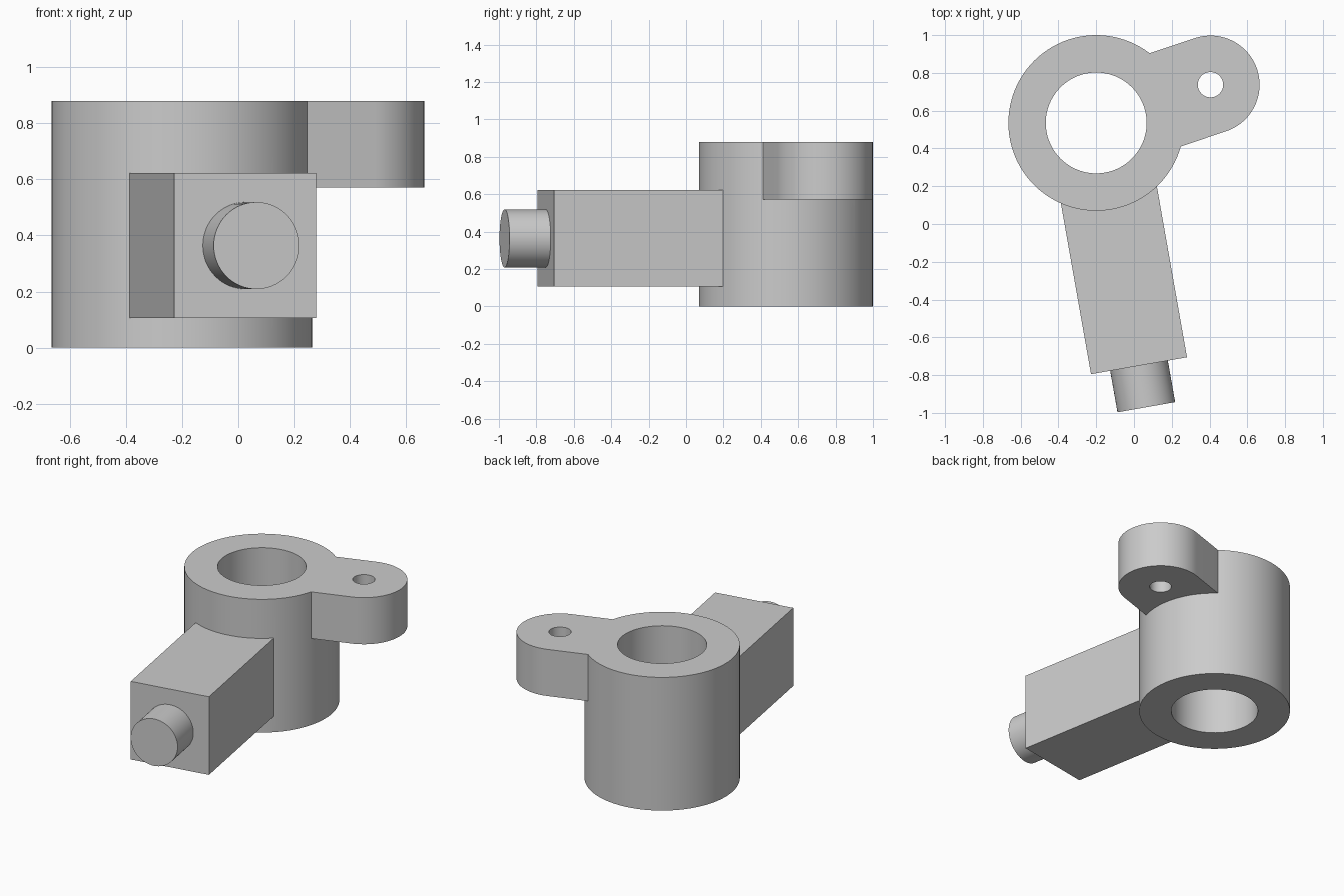
import bpy
import math
from mathutils import Matrix, Vector

cube = bpy.data.objects.get("Cube")
if cube:
    bpy.data.objects.remove(cube, do_unlink=True)

GREY = (0.6, 0.6, 0.6, 1.0)
steel = bpy.data.materials.new("plain grey")
steel.use_nodes = True
steel.diffuse_color = GREY
steel.node_tree.nodes["Principled BSDF"].inputs["Base Color"].default_value = GREY

# Shared layout
HUB = Vector((-0.2, 0.535, 0))
HEIGHT = 0.88
LUG_ANGLE = math.radians(18.5)
LUG_REACH, LUG_R, LUG_BASE = 0.638, 0.26, 0.572
ARM_ANGLE = math.radians(-80)
ARM_Z, ARM_SIDE, ARM_REACH = 0.364, 0.516, 1.305
PIN_R, PIN_REACH = 0.155, 1.528


def prism(name, outline, z0, z1):
    """Extrude a flat outline (counter-clockwise) between two heights."""
    n = len(outline)
    verts = [(x, y, z) for z in (z0, z1) for x, y in outline]
    faces = [tuple(reversed(range(n))), tuple(range(n, 2 * n))]
    faces += [(i, (i + 1) % n, n + (i + 1) % n, n + i) for i in range(n)]
    mesh = bpy.data.meshes.new(name)
    mesh.from_pydata(verts, [], faces)
    mesh.materials.append(steel)
    obj = bpy.data.objects.new(name, mesh)
    bpy.context.collection.objects.link(obj)
    return obj


def arc(radius, cx=0.0, start=0.0, end=2 * math.pi, steps=96):
    closed = end - start > 6.28
    count = steps if closed else steps + 1
    return [(cx + radius * math.cos(start + (end - start) * i / steps),
             radius * math.sin(start + (end - start) * i / steps))
            for i in range(count)]


def place(obj, angle, local=Matrix()):
    """Move a part built along +x out from the hub in a direction."""
    obj.data.transform(Matrix.Translation(HUB) @ Matrix.Rotation(angle, 4, 'Z') @ local)
    return obj


# Barrel, the base of the casting
body = place(prism("bracket_body", arc(0.465), 0, HEIGHT), 0)

# Rounded side lug, flush with the barrel top
lug_outline = [(0.05, LUG_R), (0.05, -LUG_R)]
lug_outline += arc(LUG_R, LUG_REACH, -math.pi / 2, math.pi / 2, 48)
lug = place(prism("lug", lug_outline, LUG_BASE, HEIGHT), LUG_ANGLE)

# Square arm
h = ARM_SIDE / 2
arm_outline = [(0.05, -h), (ARM_REACH, -h), (ARM_REACH, h), (0.05, h)]
arm = place(prism("arm", arm_outline, ARM_Z - h, ARM_Z + h), ARM_ANGLE)

# Round pin on the arm's end, turned to lie along the arm
lay_down = Matrix.Translation((0, 0, ARM_Z)) @ Matrix.Rotation(math.pi / 2, 4, 'Y')
pin = place(prism("pin", arc(PIN_R, steps=64), ARM_REACH - 0.1, PIN_REACH),
            ARM_ANGLE, lay_down)

# Through holes
bore = place(prism("bore_cutter", arc(0.267), -0.1, HEIGHT + 0.1), 0)
lug_hole = place(prism("lug_hole_cutter", arc(0.067, LUG_REACH, steps=48),
                       LUG_BASE - 0.1, HEIGHT + 0.1), LUG_ANGLE)

# Fuse the solids, then cut the holes
steps = [(lug, 'UNION'), (arm, 'UNION'), (pin, 'UNION'),
         (bore, 'DIFFERENCE'), (lug_hole, 'DIFFERENCE')]
for helper, operation in steps:
    mod = body.modifiers.new(helper.name, 'BOOLEAN')
    mod.operation = operation
    mod.solver = 'EXACT'
    mod.object = helper

bpy.context.view_layer.update()
fused = bpy.data.meshes.new_from_object(
    body.evaluated_get(bpy.context.evaluated_depsgraph_get()))
body.modifiers.clear()
body.data = fused
for helper, _ in steps:
    bpy.data.objects.remove(helper, do_unlink=True)

# Smooth curved walls, keep edges crisp
bpy.ops.object.select_all(action='DESELECT')
body.select_set(True)
bpy.context.view_layer.objects.active = body
bpy.ops.object.shade_smooth_by_angle(angle=math.radians(25))
